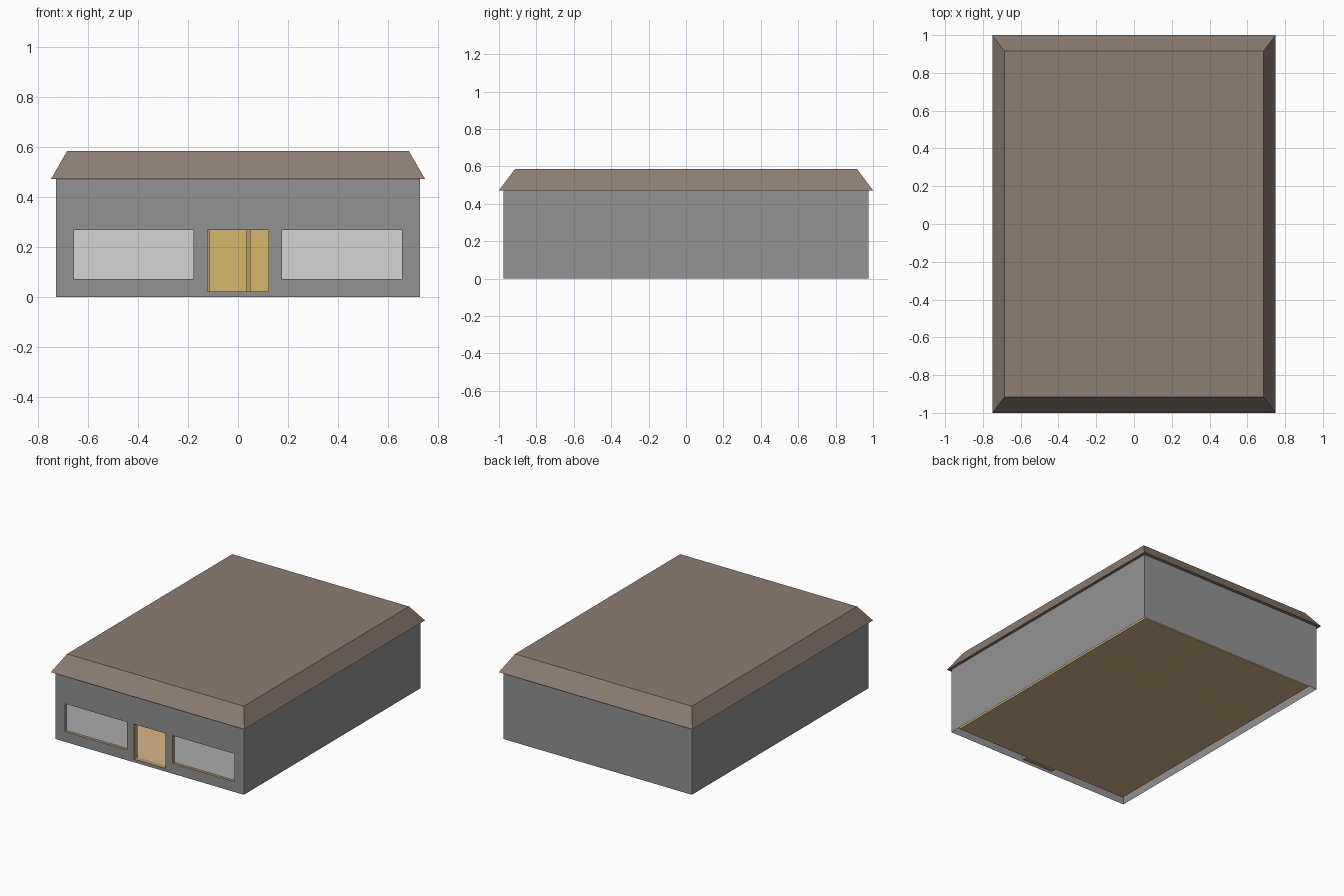
import bpy, bmesh

if "Cube" in bpy.data.objects:
    bpy.data.objects.remove(bpy.data.objects["Cube"])


def material(name, r, g, b):
    m = bpy.data.materials.new(name)
    m.diffuse_color = (r, g, b, 1)
    m.use_nodes = True
    m.node_tree.nodes["Principled BSDF"].inputs["Base Color"].default_value = m.diffuse_color
    return m


WALL = material("wall grey", 0.29, 0.29, 0.29)
ROOF = material("roof brown", 0.265, 0.205, 0.17)
GOLD = material("interior gold", 0.66, 0.48, 0.145)
TAN = material("floor tan", 0.70, 0.47, 0.26)
TRIM = material("trim brown", 0.50, 0.33, 0.15)
GLASS = material("window pale grey", 0.66, 0.66, 0.66)


def build(name, quads, mat):
    """Object from a list of four-cornered faces."""
    bm = bmesh.new()
    for q in quads:
        bm.faces.new([bm.verts.new(p) for p in q])
    bmesh.ops.remove_doubles(bm, verts=bm.verts, dist=1e-5)
    me = bpy.data.meshes.new(name)
    bm.to_mesh(me)
    bm.free()
    me.materials.append(mat)
    ob = bpy.data.objects.new(name, me)
    bpy.context.collection.objects.link(ob)
    return ob


def box(name, x0, x1, y0, y1, z0, z1, mat):
    bpy.ops.mesh.primitive_cube_add(size=1, location=((x0 + x1) / 2, (y0 + y1) / 2, (z0 + z1) / 2))
    ob = bpy.context.object
    ob.name = name
    ob.scale = (x1 - x0, y1 - y0, z1 - z0)
    bpy.ops.object.transform_apply(location=False, rotation=False, scale=True)
    ob.data.materials.append(mat)
    return ob


FLOOR_Z, EAVES = 0.022, 0.472
WINDOWS = [(-0.658, -0.178, 0.072, 0.267), (0.177, 0.657, 0.072, 0.267)]
DOOR = (-0.122, 0.122, FLOOR_Z, 0.267)
HOLES = WINDOWS + [DOOR]


def shell(name, hx, hy, z0, mat, inward):
    """Four walls, the front one cut by the window and door openings."""
    quads = []
    corners = [(hx, -hy), (hx, hy), (-hx, hy), (-hx, -hy)]
    for (ax, ay), (bx, by) in zip(corners, corners[1:]):
        quads.append([(ax, ay, z0), (bx, by, z0), (bx, by, EAVES), (ax, ay, EAVES)])
    xs = sorted({-hx, hx} | {v for h in HOLES for v in h[:2]})
    zs = sorted({z0, EAVES} | {v for h in HOLES for v in h[2:]})
    for x0, x1 in zip(xs, xs[1:]):
        for k0, k1 in zip(zs, zs[1:]):
            cx, cz = (x0 + x1) / 2, (k0 + k1) / 2
            if not any(h[0] < cx < h[1] and h[2] < cz < h[3] for h in HOLES):
                quads.append([(x0, -hy, k0), (x1, -hy, k0), (x1, -hy, k1), (x0, -hy, k1)])
    if inward:
        quads = [q[::-1] for q in quads]
    return build(name, quads, mat)


# Outer walls, inner lining and floor
OX, OY, IX, IY = 0.73, 0.977, 0.693, 0.94
shell("outer_walls", OX, OY, 0.0, WALL, False)
shell("inner_walls", IX, IY, FLOOR_Z, GOLD, True)
build("floor", [[(-IX, -IY, FLOOR_Z), (IX, -IY, FLOOR_Z), (IX, IY, FLOOR_Z), (-IX, IY, FLOOR_Z)]], TAN)

# Reveals lining each opening
reveals = []
for x0, x1, z0, z1 in HOLES:
    loop = [(x0, z0), (x1, z0), (x1, z1), (x0, z1)]
    for (ax, az), (bx, bz) in zip(loop, loop[1:] + loop[:1]):
        reveals.append([(ax, -OY, az), (bx, -OY, bz), (bx, -IY, bz), (ax, -IY, az)])
build("opening_reveals", reveals, TRIM)

# Window panes
for side, (x0, x1, z0, z1) in zip(("left", "right"), WINDOWS):
    box(side + "_window_pane", x0, x1, -0.958, -0.952, z0, z1, GLASS)

# Interior partitions
box("cross_partition", -IX, IX, 0.355, 0.375, FLOOR_Z, EAVES, GOLD)
box("back_partition", 0.175, 0.19, 0.375, IY, FLOOR_Z, EAVES, GOLD)

# Door frames on the cross partition
for i, cx in enumerate((-0.505, -0.04, 0.42)):
    for s in (-1, 1):
        px = cx + s * 0.082
        box(f"door_frame_post_{i}", px - 0.008, px + 0.008, 0.343, 0.355, FLOOR_Z, 0.32, TRIM)
    box(f"door_frame_head_{i}", cx - 0.09, cx + 0.09, 0.343, 0.355, 0.32, 0.336, TRIM)

# Flat-topped roof with sloping edges
roof = box("roof", -0.75, 0.75, -1, 1, EAVES, 0.585, ROOF)
for v in roof.data.vertices:
    if v.co.z > 0:
        v.co.x *= 0.685 / 0.75
        v.co.y *= 0.915
